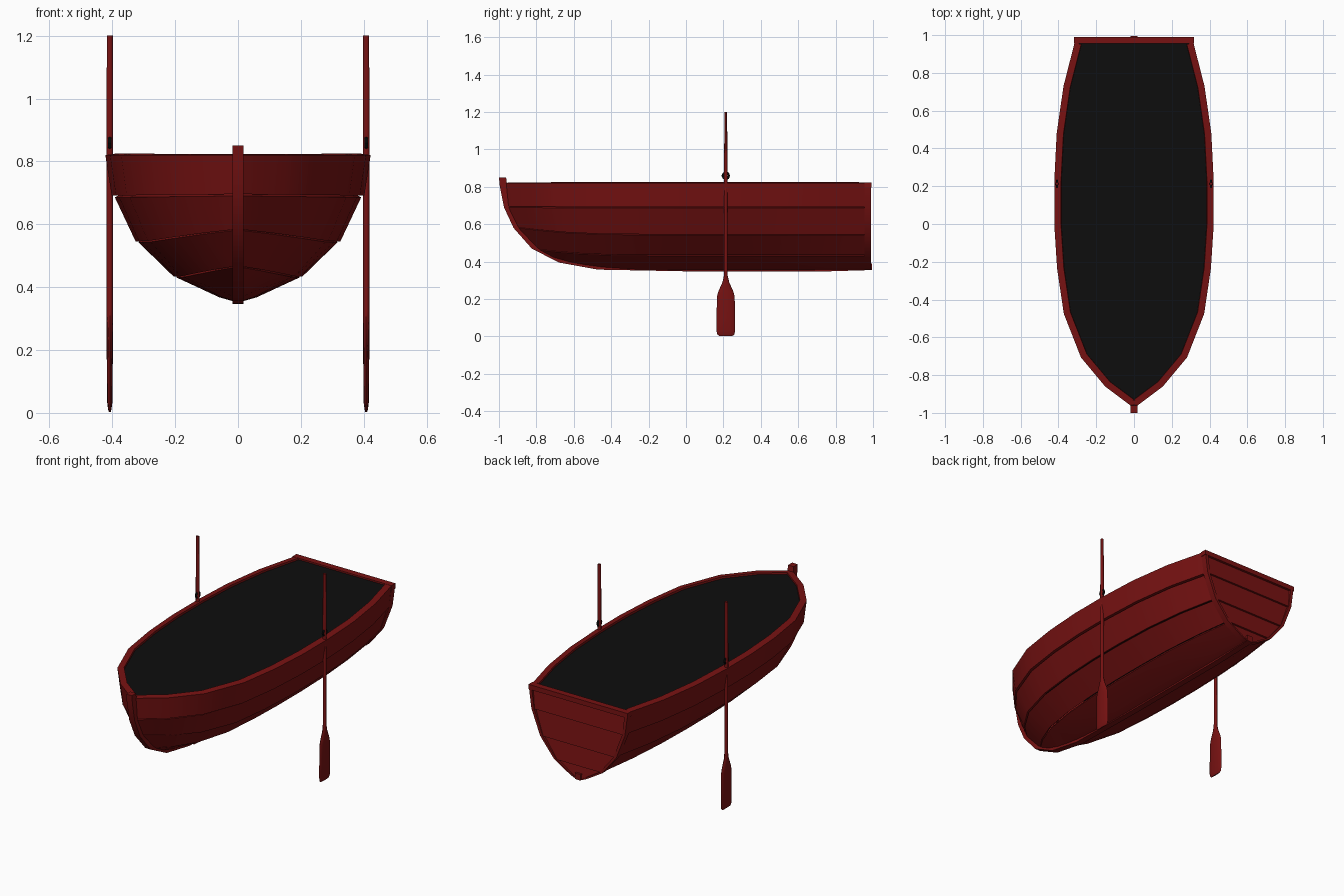
import bpy, bmesh, math

if "Cube" in bpy.data.objects:
    bpy.data.objects.remove(bpy.data.objects["Cube"])


def material(name, rgb):
    m = bpy.data.materials.new(name)
    m.diffuse_color = (*rgb, 1)
    m.use_nodes = True
    m.node_tree.nodes["Principled BSDF"].inputs["Base Color"].default_value = m.diffuse_color
    return m


RED = material("dark_red_wood", (0.185, 0.006, 0.006))
BLACK = material("black", (0.004, 0.004, 0.004))


def build(name, verts, faces, mat=RED, thick=0, mirror=False, fix=True):
    me = bpy.data.meshes.new(name)
    me.from_pydata(verts, [], faces)
    if fix:
        bm = bmesh.new()
        bm.from_mesh(me)
        bmesh.ops.recalc_face_normals(bm, faces=bm.faces)
        bm.to_mesh(me)
        bm.free()
    ob = bpy.data.objects.new(name, me)
    bpy.context.collection.objects.link(ob)
    me.materials.append(mat)
    if thick:
        s = ob.modifiers.new("thickness", 'SOLIDIFY')
        s.thickness, s.offset = thick, -1
    if mirror:
        ob.modifiers.new("mirror", 'MIRROR').use_mirror_merge = False
    bpy.ops.object.select_all(action='DESELECT')
    ob.select_set(True)
    bpy.context.view_layer.objects.active = ob
    if thick or mirror:
        bpy.ops.object.convert(target='MESH')
    bpy.ops.object.shade_smooth_by_angle(angle=math.radians(35))
    return ob


def loft(rings, capped=True):
    """Vertices and faces joining equal closed rings."""
    n = len(rings[0])
    verts = [v for r in rings for v in r]
    faces = [(a * n + i, a * n + (i + 1) % n, (a + 1) * n + (i + 1) % n, (a + 1) * n + i)
             for a in range(len(rings) - 1) for i in range(n)]
    if capped:
        faces += [tuple(range(n)), tuple(range((len(rings) - 1) * n, len(rings) * n))]
    return verts, faces


# Hull lines: station positions and relative beam, bow to stern
STATIONS = [(0, .025), (.055, .36), (.135, .665), (.255, .88), (.38, .965),
            (.5, 1), (.62, 1), (.75, .97), (.88, .885), (1, .745)]
# Each seam: half beam, height, bow y, bow height
SHEER = (.422, .82, -.967, .82)
SEAM_A = (.398, .688, -.955, .692)
SEAM_B = (.323, .544, -.905, .582)
SEAM_C = (.202, .432, -.80, .465)
GARBOARD = (.06, .368, -.71, .415)
KEEL = (.015, .355, -.66, .398)
STERN = .96


def seam(line, dx=0, dz=0):
    w, z, yb, zb = line
    return [(max(.004, w * f + dx * min(1, t * 12)),
             yb + (STERN - yb) * t,
             z + dz + (zb - z) * max(0, 1 - t / .3) ** 2) for t, f in STATIONS]


def plank(name, rows, thick):
    n = len(STATIONS)
    faces = [((r + 1) * n + i, (r + 1) * n + i + 1, r * n + i + 1, r * n + i)
             for r in range(len(rows) - 1) for i in range(n - 1)]
    build(name, [v for row in rows for v in row], faces, thick=thick, mirror=True, fix=False)


# Overlapping side planks, the top one forming the thick rim
plank("sheer_planks", [seam(SHEER), seam(SEAM_A, .004, .004)], .036)
plank("upper_planks", [seam(SEAM_A, -.006, -.002), seam(SEAM_B, .003, .002)], .018)
plank("middle_planks", [seam(SEAM_B, -.006, -.001), seam(SEAM_C, .003, .002)], .018)
plank("bottom_planks", [seam(SEAM_C, -.006, -.001), seam(GARBOARD), seam(KEEL)], .015)

# Black sheet closing the top of the boat
edge = [(max(.001, x - .018), y + .012, .814) for x, y, z in seam(SHEER)]
edge[-1] = (edge[-1][0], .965, .814)
n = len(edge)
cover = build("top_cover", edge + [(-x, y, z) for x, y, z in edge],
              [(i, i + 1, n + i + 1, n + i) for i in range(n - 1)], BLACK)

# Stem and keel as one curved timber: (outer y, z, inner y, z)
timber = [(-1, .85, -.962, .85), (-.995, .80, -.955, .80), (-.973, .69, -.938, .70),
          (-.922, .58, -.89, .598), (-.825, .47, -.80, .495), (-.68, .395, -.665, .425),
          (-.47, .357, -.46, .388), (0, .348, 0, .38), (.7, .346, .7, .38),
          (.995, .355, .995, .39)]
h = .018
build("stem_and_keel", *loft([[(-h, y, z), (h, y, z), (h, v, w), (-h, v, w)]
                              for y, z, v, w in timber]))

# Transom outline at the stern
LEVELS = [(z, w * .745 + .004) for w, z, _, _ in (KEEL, GARBOARD, SEAM_C, SEAM_B, SEAM_A, SHEER)]


def half(z):
    for (z0, w0), (z1, w1) in zip(LEVELS, LEVELS[1:]):
        if z <= z1:
            return w0 + (w1 - w0) * (z - z0) / (z1 - z0)
    return LEVELS[-1][1]


# Transom boards, each lower edge standing proud of the board below
cuts = [LEVELS[0][0], .432, .544, .688, .81]
for k, (lo, hi) in enumerate(zip(cuts, cuts[1:])):
    rings = []
    for z, y in ((lo, .987), ((lo + hi) / 2, .981), (hi, .975)):
        w = half(z) - .006
        rings.append([(-w, .955, z), (w, .955, z), (w, y, z), (-w, y, z)])
    build(f"transom_board_{k + 1}", *loft(rings))

# Transom edge frame and top rail
frame = []
for z, w in LEVELS:
    i = max(.001, w - .018)
    frame.append([(i, .955, z), (w, .955, z), (w, .99, z), (i, .99, z)])
build("transom_frame", *loft(frame), mirror=True)
w = LEVELS[-1][1]
build("transom_rail", *loft([[(x, .955, .795), (x, .991, .795), (x, .991, .823), (x, .955, .823)]
                             for x in (-w, w)]))

# Upright oars: (height, half thickness in x, half width in y)
OAR_Y = .213
PROFILE = [(.003, .003, .036), (.01, .005, .045), (.03, .008, .05), (.10, .009, .05),
           (.215, .010, .047), (.24, .010, .040), (.29, .010, .018), (.325, .010, .010),
           (.70, .010, .009), (.85, .011, .010), (1.09, .011, .008), (1.10, .0095, .007),
           (1.20, .0095, .007)]
SIDES = 12
for side, sx in (("left", -1), ("right", 1)):
    cx = sx * .408
    rings = [[(cx + a * math.cos(q * math.tau / SIDES),
               OAR_Y + b * math.sin(q * math.tau / SIDES), z) for q in range(SIDES)]
             for z, a, b in PROFILE]
    build(side + "_oar", *loft(rings))

    # Oarlock ring and its pin
    bpy.ops.mesh.primitive_torus_add(major_segments=8, minor_segments=6, major_radius=.017,
                                     minor_radius=.006, location=(cx, OAR_Y, .859),
                                     rotation=(0, math.pi / 2, 0))
    ring = bpy.context.object
    ring.name = side + "_oarlock"
    ring.data.materials.append(BLACK)
    bpy.ops.mesh.primitive_cylinder_add(vertices=8, radius=.006, depth=.03,
                                        location=(cx, OAR_Y, .828))
    pin = bpy.context.object
    pin.name = side + "_oarlock_pin"
    pin.data.materials.append(BLACK)
